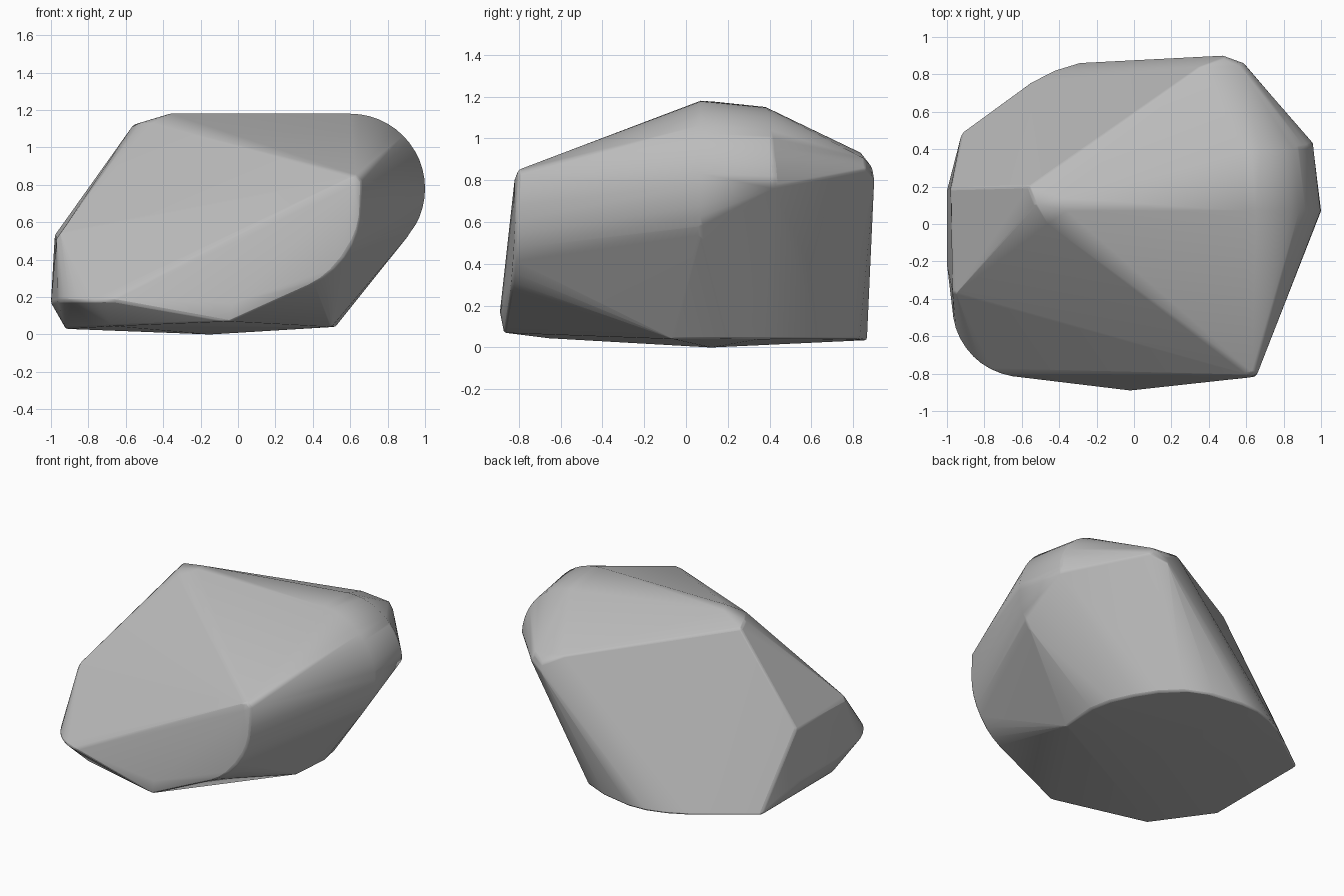
import bpy, bmesh
from math import radians, cos, sin
from mathutils import Vector

cube = bpy.data.objects.get("Cube")
if cube:
    bpy.data.objects.remove(cube)


def arc(centre, radius, start, end, steps, place):
    """Points on a circular arc, put in space by the place function."""
    pts = []
    for i in range(steps + 1):
        a = radians(start + (end - start) * i / steps)
        u, v = centre[0] + radius * cos(a), centre[1] + radius * sin(a)
        pts.append(Vector(place(u, v, i / steps)))
    return pts


# Flat, slightly bulging underside
base = [(-.15, .12, 0), (.5, -.06, .04), (.52, .2, .04), (.49, .35, .04),
        (.42, .5, .04), (.33, .64, .04), (.22, .75, .04), (.04, .83, .04),
        (-.17, .865, .035), (-.3, .86, .035), (-.43, .82, .035),
        (-.55, .76, .035), (-.92, .49, .03), (-.92, -.28, .03),
        (-.67, -.67, .045), (-.05, -.87, .07)]

# Left side and foot of the front
flank = [(-.98, .2, .52), (-.975, .19, .54), (-.97, -.36, .51),
         (-.95, -.37, .54), (-1, .18, .17), (-1, -.22, .17), (-.02, -.89, .17)]

# Crown: top ridge, left peak and front peak
crown = [(-.56, .2, 1.12), (-.53, .11, 1.13), (-.46, 0, 1.13),
         (-.36, .07, 1.18), (-.38, .14, 1.175), (.6, -.805, .84),
         (.63, -.8, .85), (.66, -.8, .82), (.62, -.82, .8)]

# Back right shoulder
shoulder = [(.35, .84, .93), (.48, .89, .86), (.48, .9, .8), (.56, .86, .9),
            (.59, .86, .85), (.5, .85, .71), (.69, .5, .56)]

points = [Vector(p) for p in base + flank + crown + shoulder]

# Rounded right side, as two arcs across the depth
points += arc((.6, .78), .4, 90, -45, 18, lambda u, v, t: (u, .07, v))
points += arc((.58, .77), .38, 90, 0, 12, lambda u, v, t: (u, .38 + .05 * t, v))
# Rounded lower right edge of the front
points += arc((.2, .68), .455, 0, -90, 10, lambda u, v, t: (u, -.81 - .04 * t, v))
# Rounded front left corner
points += arc((-.6, -.45), .37, 180, 270, 10, lambda u, v, t: (u, v, .18))

# Wrap the points into one solid boulder
bm = bmesh.new()
for p in points:
    bm.verts.new(p)
hull = bmesh.ops.convex_hull(bm, input=bm.verts[:])
loose = {v for v in hull["geom_interior"] + hull["geom_unused"]
         if isinstance(v, bmesh.types.BMVert)}
bmesh.ops.delete(bm, geom=list(loose), context="VERTS")
bmesh.ops.dissolve_limit(bm, angle_limit=radians(2), verts=bm.verts[:], edges=bm.edges[:])
bmesh.ops.recalc_face_normals(bm, faces=bm.faces[:])

mesh = bpy.data.meshes.new("boulder")
bm.to_mesh(mesh)
bm.free()
boulder = bpy.data.objects.new("boulder", mesh)
bpy.context.collection.objects.link(boulder)

# Plain grey stone
stone = bpy.data.materials.new("grey stone")
stone.use_nodes = True
colour = (.5, .5, .5, 1)
stone.diffuse_color = colour
stone.node_tree.nodes["Principled BSDF"].inputs["Base Color"].default_value = colour
mesh.materials.append(stone)

# Softly worn edges
bevel = boulder.modifiers.new("worn edges", "BEVEL")
bevel.width = .02
bevel.segments = 2
bevel.limit_method = "ANGLE"
bevel.angle_limit = radians(28)

bpy.ops.object.select_all(action="DESELECT")
boulder.select_set(True)
bpy.context.view_layer.objects.active = boulder
bpy.ops.object.shade_smooth_by_angle(angle=radians(30))
normals = boulder.modifiers.new("even shading", "WEIGHTED_NORMAL")
normals.keep_sharp = True
